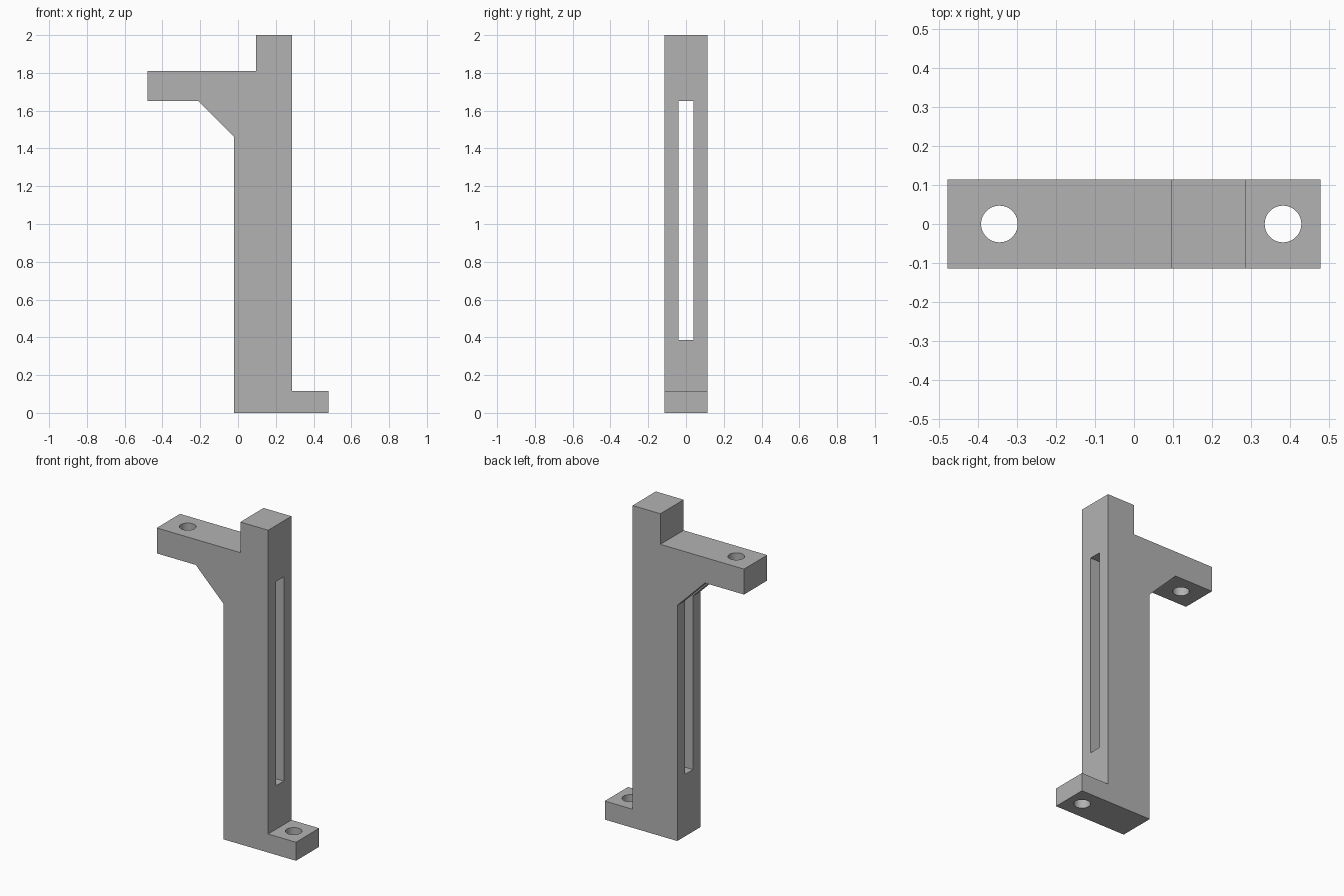
import bpy
import bmesh

DEPTH = 0.228

old = bpy.data.objects.get("Cube")
if old:
    bpy.data.objects.remove(old, do_unlink=True)

grey = bpy.data.materials.new("plain_grey")
grey.use_nodes = True
colour = (0.45, 0.45, 0.45, 1)
grey.diffuse_color = colour
grey.node_tree.nodes["Principled BSDF"].inputs["Base Color"].default_value = colour


def add_object(name, bm):
    bmesh.ops.recalc_face_normals(bm, faces=bm.faces)
    mesh = bpy.data.meshes.new(name)
    bm.to_mesh(mesh)
    bm.free()
    mesh.materials.append(grey)
    obj = bpy.data.objects.new(name, mesh)
    bpy.context.collection.objects.link(obj)
    return obj


def extruded(name, profile, depth):
    """Extrude an (x, z) outline along y, centred on y = 0."""
    bm = bmesh.new()
    face = bm.faces.new([bm.verts.new((x, -depth / 2, z)) for x, z in profile])
    grown = bmesh.ops.extrude_face_region(bm, geom=[face])["geom"]
    verts = [v for v in grown if isinstance(v, bmesh.types.BMVert)]
    bmesh.ops.translate(bm, verts=verts, vec=(0, depth, 0))
    return add_object(name, bm)


def cylinder(name, x, z, radius, height):
    bm = bmesh.new()
    bmesh.ops.create_cone(bm, cap_ends=True, segments=48, radius1=radius,
                          radius2=radius, depth=height)
    bmesh.ops.translate(bm, verts=bm.verts, vec=(x, 0, z))
    return add_object(name, bm)


# Upright bracket with foot, top stop, arm and sloping gusset
bracket = extruded("bracket", [
    (-0.02, 0), (0.478, 0), (0.478, 0.115), (0.287, 0.115), (0.287, 2),
    (0.096, 2), (0.096, 1.81), (-0.478, 1.81), (-0.478, 1.652),
    (-0.21, 1.652), (-0.02, 1.462)], DEPTH)

# Long slot through the upright, and bolt holes in arm and foot
cutters = [
    extruded("slot_cutter", [(-0.4, 0.385), (0.4, 0.385),
                             (0.4, 1.652), (-0.4, 1.652)], 0.078),
    cylinder("arm_hole_cutter", -0.345, 1.73, 0.047, 0.3),
    cylinder("foot_hole_cutter", 0.382, 0.06, 0.047, 0.3),
]
for cutter in cutters:
    cutter.hide_render = True
    cutter.hide_viewport = True
    cut = bracket.modifiers.new(cutter.name, 'BOOLEAN')
    cut.operation = 'DIFFERENCE'
    cut.solver = 'EXACT'
    cut.object = cutter

# Apply the cuts, then remove the cutters
bpy.context.view_layer.update()
graph = bpy.context.evaluated_depsgraph_get()
result = bpy.data.meshes.new_from_object(bracket.evaluated_get(graph))
bracket.modifiers.clear()
bracket.data = result
for cutter in cutters:
    bpy.data.objects.remove(cutter, do_unlink=True)

# Smooth hole walls, crisp edges elsewhere
bpy.ops.object.select_all(action='DESELECT')
bracket.select_set(True)
bpy.context.view_layer.objects.active = bracket
bpy.ops.object.shade_smooth_by_angle(angle=0.5)
